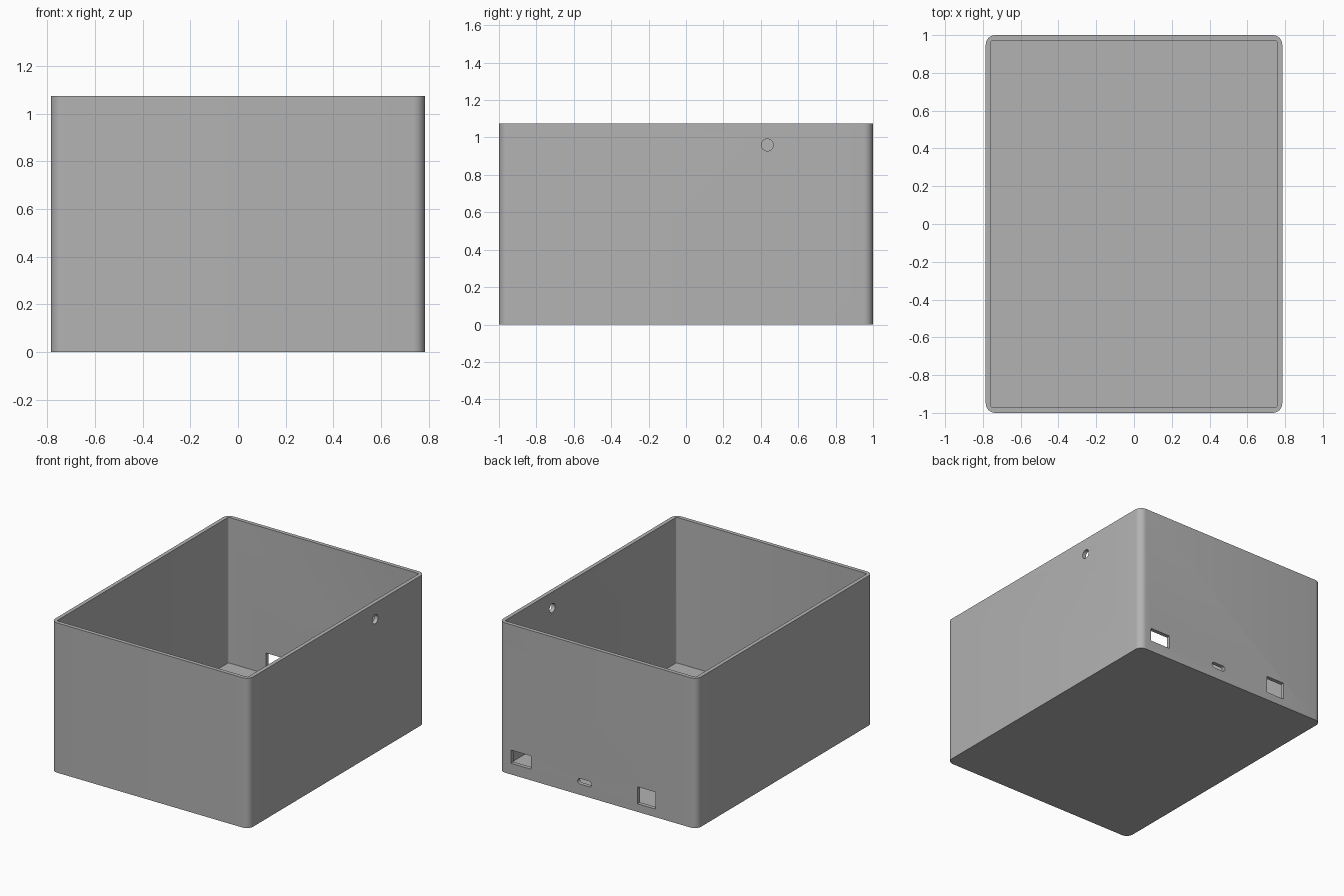
import bpy
import math
from math import cos, sin, pi
from mathutils import Matrix

old = bpy.data.objects.get("Cube")
if old:
    bpy.data.objects.remove(old, do_unlink=True)

HALF_X, HALF_Y, HEIGHT = 0.785, 1.0, 1.075
WALL = 0.028

grey = bpy.data.materials.new("plain grey")
grey.use_nodes = True
colour = (0.45, 0.45, 0.45, 1)
grey.diffuse_color = colour
grey.node_tree.nodes["Principled BSDF"].inputs["Base Color"].default_value = colour


def rounded_prism(name, hx, hy, radius, z0, z1, steps=8):
    """Upright prism over a rounded rectangle; radius 0 gives sharp corners."""
    ring = []
    for i, (sx, sy) in enumerate([(1, 1), (-1, 1), (-1, -1), (1, -1)]):
        cx, cy = sx * (hx - radius), sy * (hy - radius)
        for k in range(steps + 1 if radius else 1):
            a = (i + k / steps) * pi / 2
            ring.append((cx + radius * cos(a), cy + radius * sin(a)))
    n = len(ring)
    verts = [(x, y, z) for z in (z0, z1) for x, y in ring]
    faces = [list(range(n))[::-1], list(range(n, 2 * n))]
    faces += [[i, (i + 1) % n, n + (i + 1) % n, n + i] for i in range(n)]
    mesh = bpy.data.meshes.new(name)
    mesh.from_pydata(verts, [], faces)
    mesh.materials.append(grey)
    obj = bpy.data.objects.new(name, mesh)
    bpy.context.collection.objects.link(obj)
    return obj


def cut(target, cutter):
    """Subtract the cutter from the target and discard it."""
    cutter.hide_render = True
    mod = target.modifiers.new("cut", "BOOLEAN")
    mod.operation, mod.solver, mod.object = "DIFFERENCE", "EXACT", cutter
    bpy.context.view_layer.objects.active = target
    bpy.ops.object.modifier_apply(modifier=mod.name)
    bpy.data.objects.remove(cutter, do_unlink=True)


# Open box with rounded outer corners and a flat floor
box = rounded_prism("open_box", HALF_X, HALF_Y, 0.05, 0, HEIGHT)
cut(box, rounded_prism("cavity", HALF_X - WALL, HALF_Y - WALL, 0.01,
                       0.03, HEIGHT + 0.1, 3))

# Connector openings in the back wall: x range, z range, corner radius
openings = [(0.53, 0.69, 0.08, 0.175, 0),
            (0.05, 0.16, 0.077, 0.117, 0.0199),
            (-0.46, -0.315, 0.058, 0.18, 0)]
for x0, x1, z0, z1, r in openings:
    hole = rounded_prism("opening", (x1 - x0) / 2, (z1 - z0) / 2, r, -0.1, 0.1)
    hole.data.transform(Matrix.Translation(((x0 + x1) / 2, HALF_Y, (z0 + z1) / 2))
                        @ Matrix.Rotation(pi / 2, 4, "X"))
    cut(box, hole)

# Round cable hole high in the left wall
bpy.ops.mesh.primitive_cylinder_add(vertices=32, radius=0.032, depth=0.2,
                                    location=(HALF_X, 0.435, 0.96),
                                    rotation=(0, pi / 2, 0))
cut(box, bpy.context.object)

# Smooth rounded corners, crisp edges
bpy.ops.object.select_all(action="DESELECT")
box.select_set(True)
bpy.context.view_layer.objects.active = box
bpy.ops.object.shade_smooth_by_angle(angle=math.radians(35))
